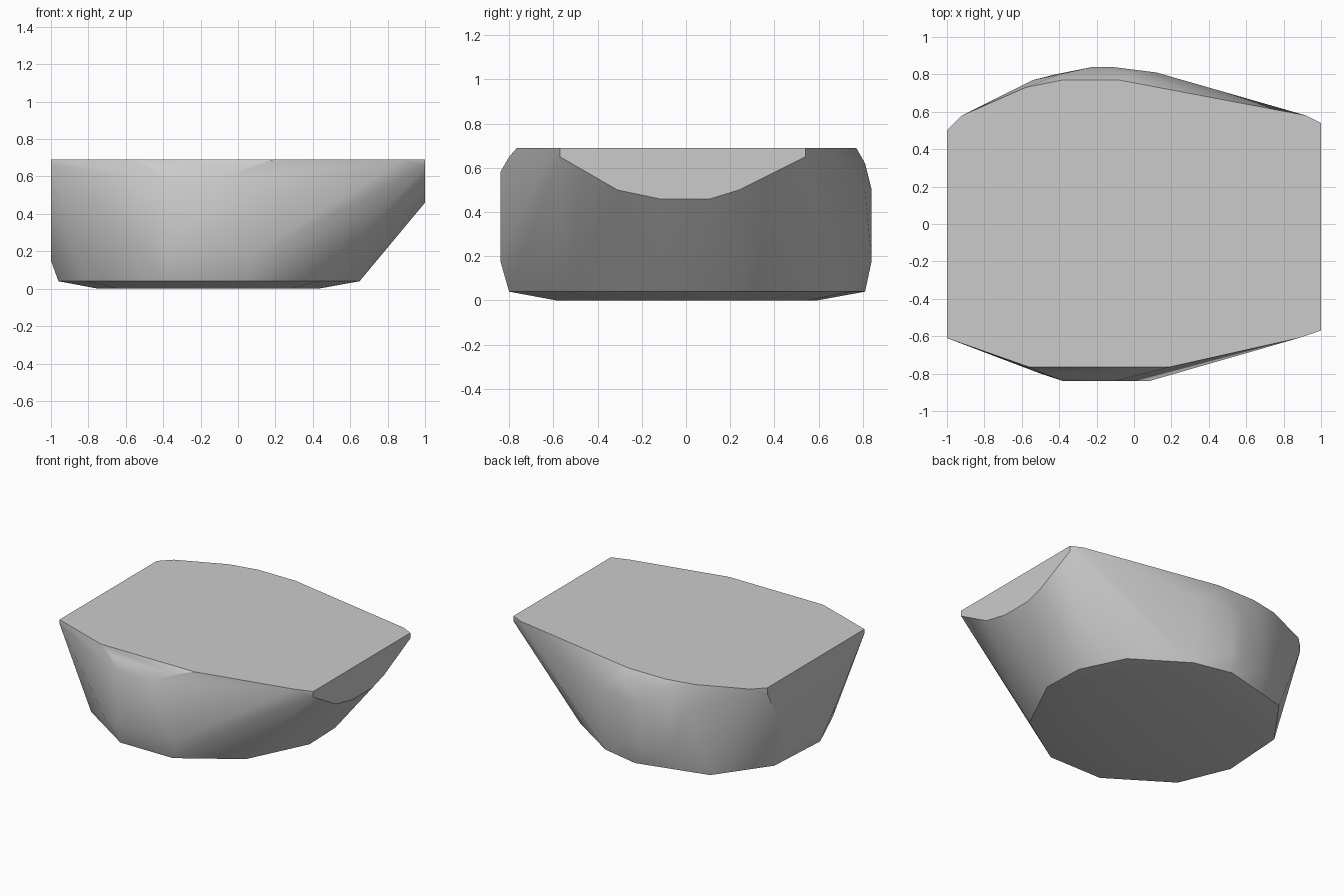
import bpy
import bmesh
import math
from mathutils import Vector

# Remove the default object only
default_cube = bpy.data.objects.get("Cube")
if default_cube:
    bpy.data.objects.remove(default_cube, do_unlink=True)


def make_material(name, value):
    material = bpy.data.materials.new(name)
    material.use_nodes = True
    colour = (value, value, value, 1)
    material.diffuse_color = colour
    material.node_tree.nodes["Principled BSDF"].inputs["Base Color"].default_value = colour
    return material


def level_outline(z, outline):
    """Points of a horizontal outline at one height."""
    return [Vector((x, y, z)) for x, y in outline]


def end_outline(x, outline):
    """Points of a flat end face at one x position."""
    return [Vector((x, y, z)) for y, z in outline]


def hull_object(name, points, material):
    """Stretch one convex skin over section outlines and merge its flat faces."""
    bm = bmesh.new()
    for point in points:
        bm.verts.new(point)
    hull = bmesh.ops.convex_hull(bm, input=bm.verts[:])
    spare = [v for v in set(hull["geom_interior"] + hull["geom_unused"])
             if isinstance(v, bmesh.types.BMVert) and v.is_valid and not v.link_faces]
    bmesh.ops.delete(bm, geom=spare, context="VERTS")
    bmesh.ops.dissolve_limit(bm, angle_limit=math.radians(1),
                             verts=bm.verts[:], edges=bm.edges[:])
    bmesh.ops.recalc_face_normals(bm, faces=bm.faces[:])
    mesh = bpy.data.meshes.new(name)
    bm.to_mesh(mesh)
    bm.free()
    mesh.materials.append(material)
    obj = bpy.data.objects.new(name, mesh)
    bpy.context.collection.objects.link(obj)
    return obj


# Flat top deck
deck = level_outline(.69, [
    (-1, .5), (-.92, .58), (-.58, .73), (-.38, .77), (-.08, .77), (.92, .58),
    (1, .54), (1, -.57), (.88, -.61), (.19, -.765), (-.56, -.765), (-1, -.61)])

# Rounded shoulder and widest belt
shoulder = level_outline(.62, [(-.4, .8), (-.05, .81)])
shoulder += level_outline(.65, [(-.45, -.8), (.05, -.8)])
belt = level_outline(.58, [(-.38, -.84), (-.1, -.84)])
belt += level_outline(.5, [(-.22, .84), (-.12, .84), (.12, .81), (-.54, .77)])
belt += level_outline(.18, [(-.22, .84), (-.12, .84), (-.42, .8),
                            (-.38, -.84), (.08, -.84), (-.5, -.8)])

# Lower rim and the slightly smaller flat base beneath it
rim_shape = [
    (.44, -.54), (.65, -.11), (.64, .2), (.49, .51), (.12, .75), (-.16, .81),
    (-.67, .68), (-.93, .32), (-.96, -.16), (-.81, -.52), (-.38, -.8), (.04, -.8)]
rim = level_outline(.04, rim_shape)
centre, shrink = -.17, .73
base = level_outline(0, [(centre + (x - centre) * shrink, y * shrink)
                         for x, y in rim_shape])

# Flat cut ends
left_end = end_outline(1, [(-.57, .65), (-.31, .5), (-.12, .46),
                           (.11, .46), (.24, .5), (.54, .65)])
right_end = end_outline(-1, [(-.61, .66), (-.28, .26), (-.12, .15),
                             (.12, .15), (.3, .25), (.5, .65)])

# Assemble the solid block
stone_grey = make_material("light grey", .6)
block = hull_object("rounded_block",
                    deck + shoulder + belt + rim + base + left_end + right_end,
                    stone_grey)

# Smooth sides with crisp top, base and ends
bpy.ops.object.select_all(action="DESELECT")
block.select_set(True)
bpy.context.view_layer.objects.active = block
bpy.ops.object.shade_smooth_by_angle(angle=math.radians(30))
